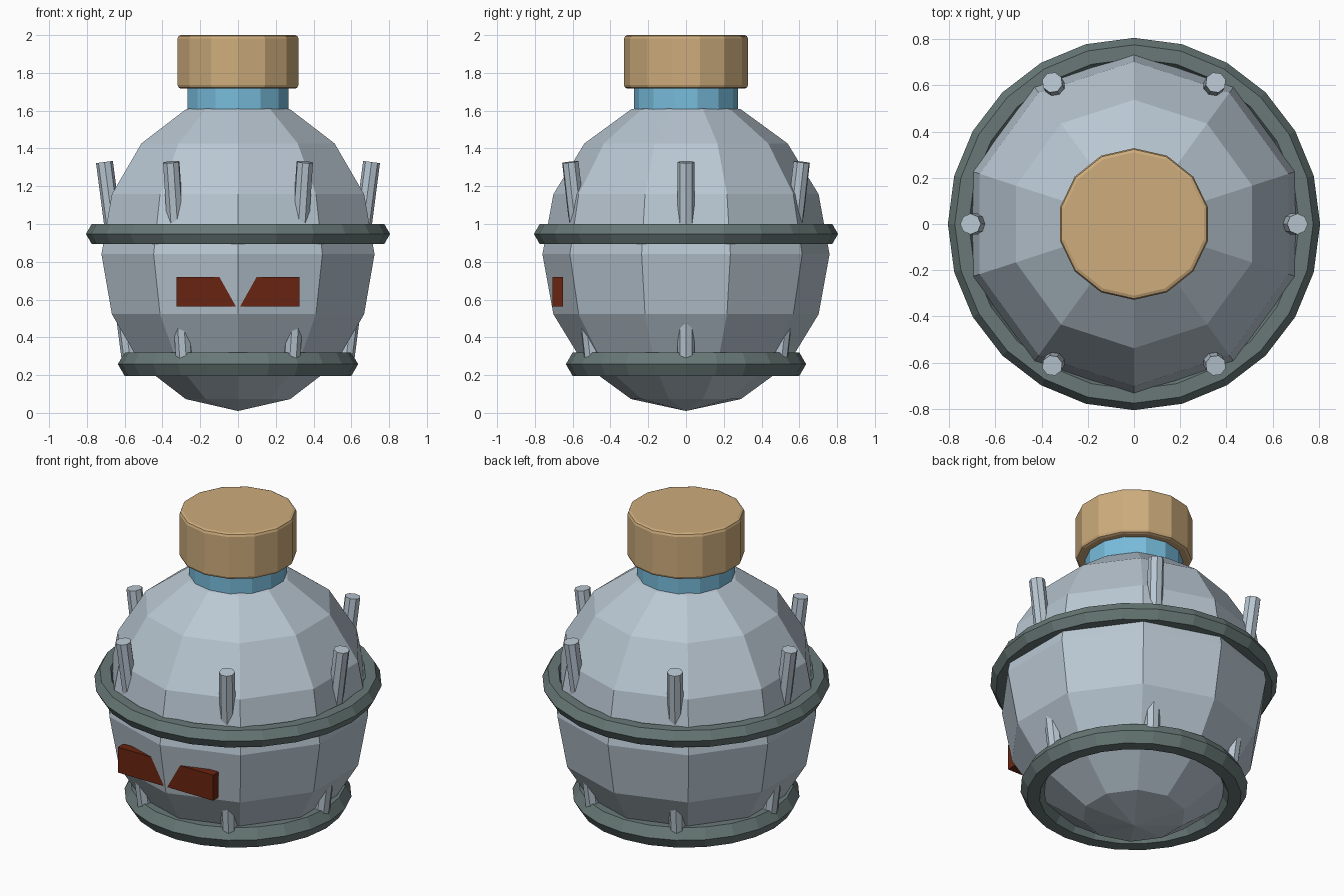
import bpy, bmesh, math
from mathutils import Vector

if "Cube" in bpy.data.objects:
    bpy.data.objects.remove(bpy.data.objects["Cube"])


def material(name, r, g, b):
    # sRGB 0-255 to linear
    lin = [((c / 255 + 0.055) / 1.055) ** 2.4 for c in (r, g, b)]
    m = bpy.data.materials.new(name)
    m.diffuse_color = (*lin, 1)
    m.use_nodes = True
    m.node_tree.nodes["Principled BSDF"].inputs["Base Color"].default_value = m.diffuse_color
    return m


GLASS = material("pale_grey_blue", 185, 199, 210)
BAND = material("dark_grey_green", 104, 121, 119)
NECK = material("sky_blue", 120, 188, 220)
CORK = material("cork_tan", 205, 172, 124)
LABEL = material("rust_red", 105, 36, 16)


def finish(name, mat):
    o = bpy.context.object
    o.name = name
    o.data.materials.append(mat)
    return o


def cylinder(name, mat, r, z0, z1, sides):
    # first vertex of the circle lies on +y
    bpy.ops.mesh.primitive_cylinder_add(vertices=sides, radius=r, depth=z1 - z0,
                                        location=(0, 0, (z0 + z1) / 2))
    return finish(name, mat)


def band(name, major, minor, z):
    bpy.ops.mesh.primitive_torus_add(major_segments=24, minor_segments=6,
                                     major_radius=major, minor_radius=minor,
                                     location=(0, 0, z))
    finish(name, BAND)


def rod(name, start, end):
    d = end - start
    bpy.ops.mesh.primitive_cylinder_add(vertices=8, radius=0.045, depth=d.length,
                                        location=(start + end) / 2,
                                        rotation=d.to_track_quat('Z', 'Y').to_euler())
    finish(name, GLASS)


# Faceted round body with corners on the x axis
bm = bmesh.new()
bmesh.ops.create_uvsphere(bm, u_segments=10, v_segments=8, radius=1)
bmesh.ops.scale(bm, vec=(0.76, 0.76, 0.83), verts=bm.verts)
mesh = bpy.data.meshes.new("body")
bm.to_mesh(mesh)
bm.free()
body = bpy.data.objects.new("body", mesh)
body.location.z = 0.84
mesh.materials.append(GLASS)
bpy.context.collection.objects.link(body)

# Neck and stopper
cylinder("neck", NECK, 0.275, 1.58, 1.74, 14)
stopper = cylinder("stopper", CORK, 0.328, 1.717, 2.0, 14)
bevel = stopper.modifiers.new("rounded_rims", 'BEVEL')
bevel.width = 0.018
bevel.segments = 2
bevel.limit_method = 'ANGLE'
bevel.angle_limit = math.radians(60)

# Hexagonal-section bands
band("upper_band", 0.745, 0.06, 0.947)
band("lower_band", 0.565, 0.071, 0.258)

# Six rods leaning outwards, anchored in the lower band
for i in range(6):
    a = i * math.pi / 3
    out = Vector((math.cos(a), math.sin(a), 0))
    rod(f"rod_{i + 1}", out * 0.568 + Vector((0, 0, 0.26)),
        out * 0.707 + Vector((0, 0, 1.328)))

# Front label plate with a notch in its top edge
outline = [(-0.325, 0.563), (0.325, 0.563), (0.325, 0.72),
           (0.07, 0.72), (0, 0.65), (-0.07, 0.72), (-0.325, 0.72)]
bm = bmesh.new()
face = bm.faces.new([bm.verts.new((x, -0.706, z)) for x, z in outline])
ext = bmesh.ops.extrude_face_region(bm, geom=[face])
bmesh.ops.translate(bm, vec=(0, 0.054, 0),
                    verts=[v for v in ext["geom"] if isinstance(v, bmesh.types.BMVert)])
bmesh.ops.recalc_face_normals(bm, faces=bm.faces)
mesh = bpy.data.meshes.new("label")
bm.to_mesh(mesh)
bm.free()
mesh.materials.append(LABEL)
bpy.context.collection.objects.link(bpy.data.objects.new("label", mesh))
